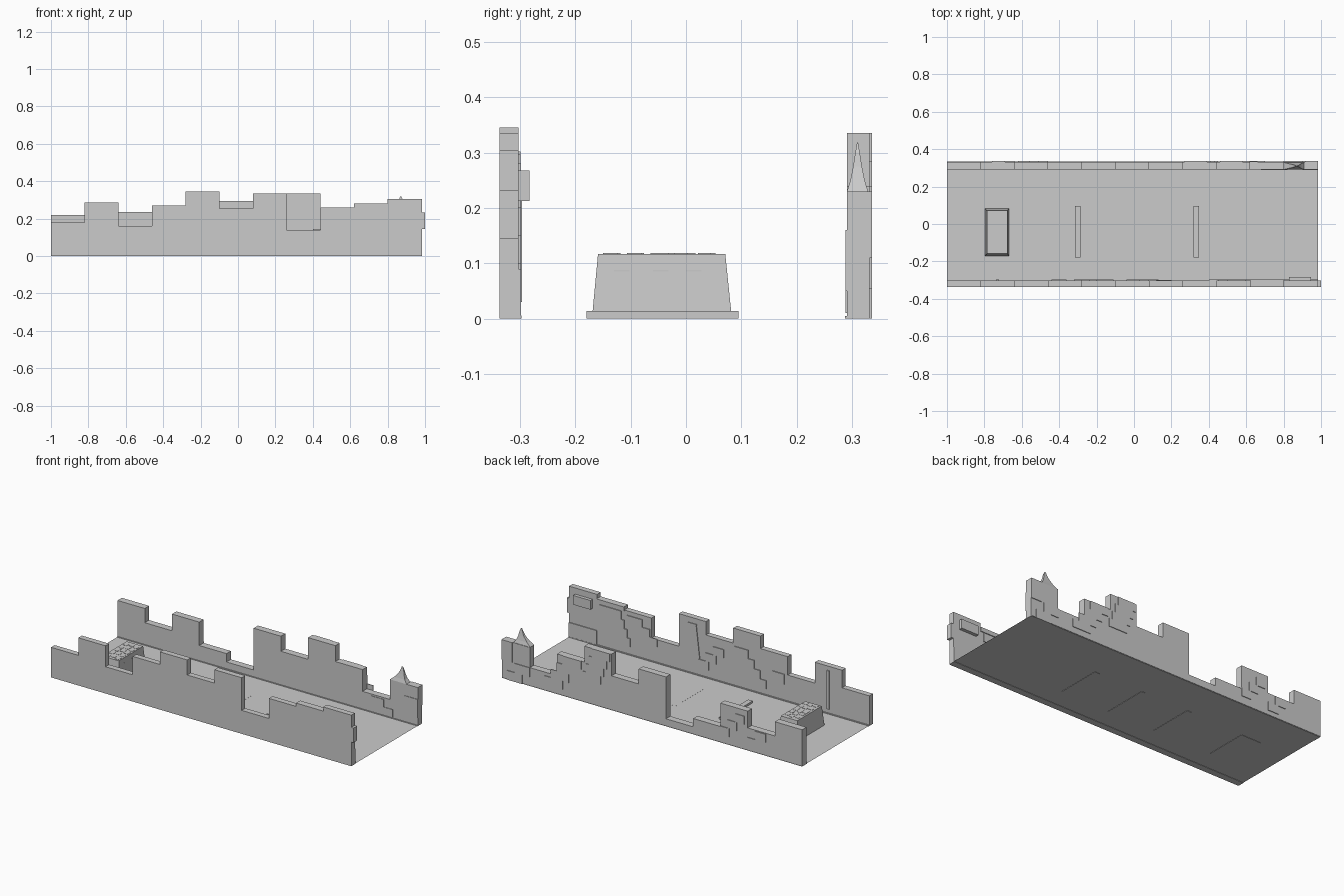
import bpy, bmesh, random
from mathutils import Matrix

if "Cube" in bpy.data.objects:
    bpy.data.objects.remove(bpy.data.objects["Cube"])

random.seed(4)
EDGES = [-1 + 0.18 * i for i in range(11)] + [0.985]


def finish(name, bm):
    bmesh.ops.recalc_face_normals(bm, faces=bm.faces)
    me = bpy.data.meshes.new(name)
    bm.to_mesh(me)
    bm.free()
    ob = bpy.data.objects.new(name, me)
    bpy.context.collection.objects.link(ob)
    return ob


def add_box(bm, x0, x1, y0, y1, z0, z1, tilt=0):
    m = (Matrix.Translation(((x0 + x1) / 2, (y0 + y1) / 2, (z0 + z1) / 2))
         @ Matrix.Rotation(tilt, 4, 'Y') @ Matrix.Diagonal((x1 - x0, y1 - y0, z1 - z0, 1)))
    bmesh.ops.create_cube(bm, size=1, matrix=m)


def boxes(name, items):
    bm = bmesh.new()
    for it in items:
        add_box(bm, *it)
    return finish(name, bm)


def loft(name, rings):
    # rings: lists of four corners, joined bottom to top
    bm = bmesh.new()
    vs = [[bm.verts.new(p) for p in r] for r in rings]
    for a, b in zip(vs, vs[1:]):
        for i in range(4):
            bm.faces.new((a[i], a[(i + 1) % 4], b[(i + 1) % 4], b[i]))
    bm.faces.new(vs[0])
    bm.faces.new(vs[-1])
    return finish(name, bm)


def rect(x0, x1, y0, y1, z):
    return [(x0, y0, z), (x1, y0, z), (x1, y1, z), (x0, y1, z)]


def wall(name, heights, y0, y1):
    # one stepped profile, extruded through the wall thickness
    pts = [(EDGES[0], 0)]
    for i, h in enumerate(heights):
        pts += [(EDGES[i], h), (EDGES[i + 1], h)]
    pts.append((EDGES[-1], 0))
    bm = bmesh.new()
    f = bm.faces.new([bm.verts.new((x, y0, z)) for x, z in pts])
    ext = bmesh.ops.extrude_face_region(bm, geom=[f])
    bmesh.ops.translate(bm, vec=(0, y1 - y0, 0),
                        verts=[v for v in ext['geom'] if isinstance(v, bmesh.types.BMVert)])
    return finish(name, bm)


def stairs(x, z, n, dx=0.06, h=0.05, w=0.1):
    # overlapping-free rows of bricks stepping sideways as they go down
    return [(x + i * dx, x + i * dx + w, z - (i + 1) * h, z - i * h) for i in range(n)]


def relief(name, y0, y1, panels):
    return boxes(name, [(a, b, y0, y1, c, d) for a, b, c, d in panels])


# ruined walls
wall("front_wall", [.18, .285, .16, .27, .345, .255, .335, .14, .26, .28, .305], -.337, -.303)
wall("back_wall", [.22, .135, .235, .095, .045, .295, .205, .335, .24, .11, .23], .291, .332)

# floor sheet
bm = bmesh.new()
bm.faces.new([bm.verts.new(p) for p in rect(-1, .985, -.335, .335, .002)])
finish("floor", bm)

# skirting strips along the inside of the walls
boxes("skirting", [(-1, .985, -.303, -.297, 0, .006), (-1, .985, .287, .291, 0, .005)])

# low bars lying across the floor
boxes("floor_bars", [(-.315, -.285, -.18, .095, 0, .014), (.318, .348, -.18, .095, 0, .014),
                     (.003, .027, -.18, .095, 0, .0025)])

# raised stones on the inside of the front wall
relief("front_wall_stones", -.303, -.298,
       stairs(.50, .235, 3, -.05, .045, .1) + stairs(.64, .25, 4, -.02, .05, .14)
       + stairs(-.20, .24, 4, -.04, .05, .09) + stairs(-.04, .2, 3, .05, .05, .07)
       + [(.80, .985, .0, .09), (.62, .80, .255, .28), (-.44, -.36, .10, .16)])

# raised stones on the outside of the back wall
relief("back_wall_stones", .332, .336,
       stairs(.80, .11, 2, .05, .055, .1) + [(.915, .985, .11, .23)]
       + stairs(.46, .24, 4, .04, .05, .12) + stairs(.27, .335, 4, .02, .05, .12)
       + stairs(-.76, .13, 2, .05, .05, .07) + stairs(-.62, .20, 3, .05, .05, .06))

# stones on the inside of the back wall near the broken end
relief("back_wall_inner_stones", .288, .291, stairs(.68, .10, 2, .06, .045, .08) + [(.9, .985, .05, .16)])

# bricks sticking out of the front wall
boxes("loose_bricks", [(.83, .945, -.303, -.283, .213, .268), (.985, 1.0, -.337, -.303, .145, .232)])

# thin crack ribs on the front wall
boxes("crack_ribs", [(-.737, -.723, -.303, -.296, .03, .26), (.13, .138, -.303, -.299, .08, .30, .12),
                     (.14, .20, -.303, -.299, .296, .302)])

# curved broken spike on the back wall
loft("broken_spike", [rect(a, b, .31 - h, .31 + h, z) for z, a, b, h in [
    (.23, .80, .91, .019), (.25, .825, .895, .013), (.275, .848, .886, .008),
    (.30, .861, .881, .004), (.318, .867, .873, .001)]])

# tapered stone block
loft("stone_block", [rect(-.797, -.668, -.17, .083, 0), rect(-.786, -.677, -.159, .071, .117)])

# chipped flakes on the block's top and long side
flakes = []
for i in range(5):
    for j in range(3):
        x, y = -.775 + j * .033, -.15 + i * .043 + (j % 2) * .01
        flakes.append((x, x + .024, y, y + random.uniform(.02, .036), .115, .1185))
for z, xs in ((.10, -.676), (.085, -.6745)):
    for y in (-.13, -.06, .0):
        flakes.append((xs - .008, xs, y, y + .028, z, z + .003))
boxes("block_flakes", flakes)
